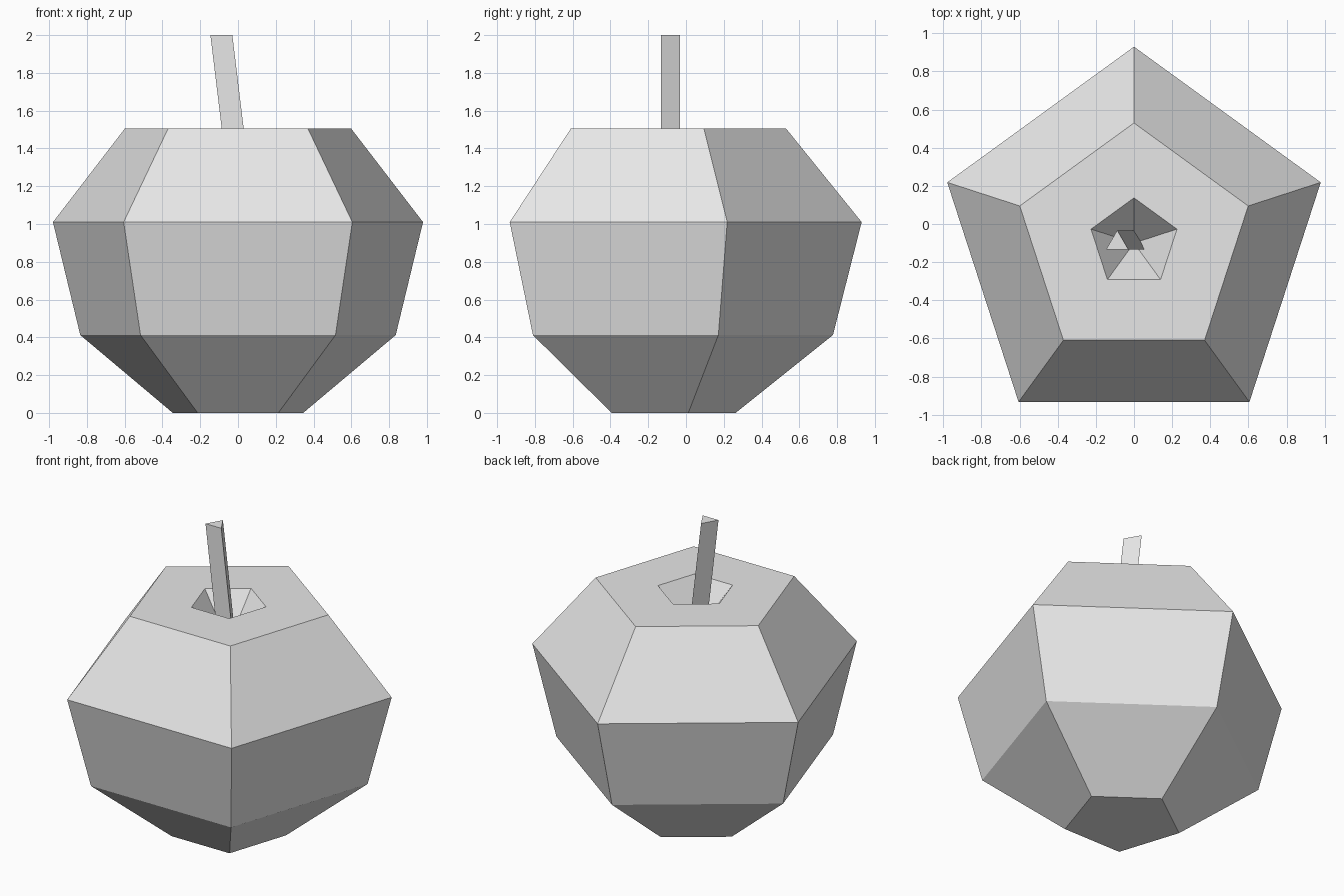
import bpy, bmesh
from math import sin, cos, tau

cube = bpy.data.objects.get("Cube")
if cube:
    bpy.data.objects.remove(cube)

grey = bpy.data.materials.new("light_grey")
grey.use_nodes = True
grey.diffuse_color = (0.8, 0.8, 0.8, 1)
grey.node_tree.nodes["Principled BSDF"].inputs["Base Color"].default_value = (0.8, 0.8, 0.8, 1)

CENTRE_Y = -0.1


def loft(name, sides, rings, tip=None):
    """Skin polygon rings (x offset, radius, z), bottom to top, with one corner to the back."""
    bm = bmesh.new()
    loops = [[bm.verts.new((x - r * sin(tau * i / sides), CENTRE_Y + r * cos(tau * i / sides), z))
              for i in range(sides)] for x, r, z in rings]
    bm.faces.new(reversed(loops[0]))
    for low, high in zip(loops, loops[1:]):
        for i in range(sides):
            j = (i + 1) % sides
            bm.faces.new((low[i], low[j], high[j], high[i]))
    # Close with a flat cap, or with a fan down to a sunken point
    if tip:
        point = bm.verts.new(tip)
        for i in range(sides):
            bm.faces.new((loops[-1][i], loops[-1][(i + 1) % sides], point))
    else:
        bm.faces.new(loops[-1])
    bmesh.ops.recalc_face_normals(bm, faces=bm.faces)
    mesh = bpy.data.meshes.new(name)
    bm.to_mesh(mesh)
    bm.free()
    mesh.materials.append(grey)
    obj = bpy.data.objects.new(name, mesh)
    bpy.context.collection.objects.link(obj)
    return obj


# Five-sided fruit with a flat shoulder and a pointed hollow on top
loft("fruit_body", 5,
     [(0, 0.363, 0), (0, 0.878, 0.412), (0, 1.03, 1.01), (0, 0.63, 1.505), (0, 0.237, 1.505)],
     tip=(0, CENTRE_Y, 1.225))

# Leaning three-sided stem rooted in the hollow
loft("stem", 3, [(0.009, 0.067, 1.2), (-0.088, 0.067, 2)])
